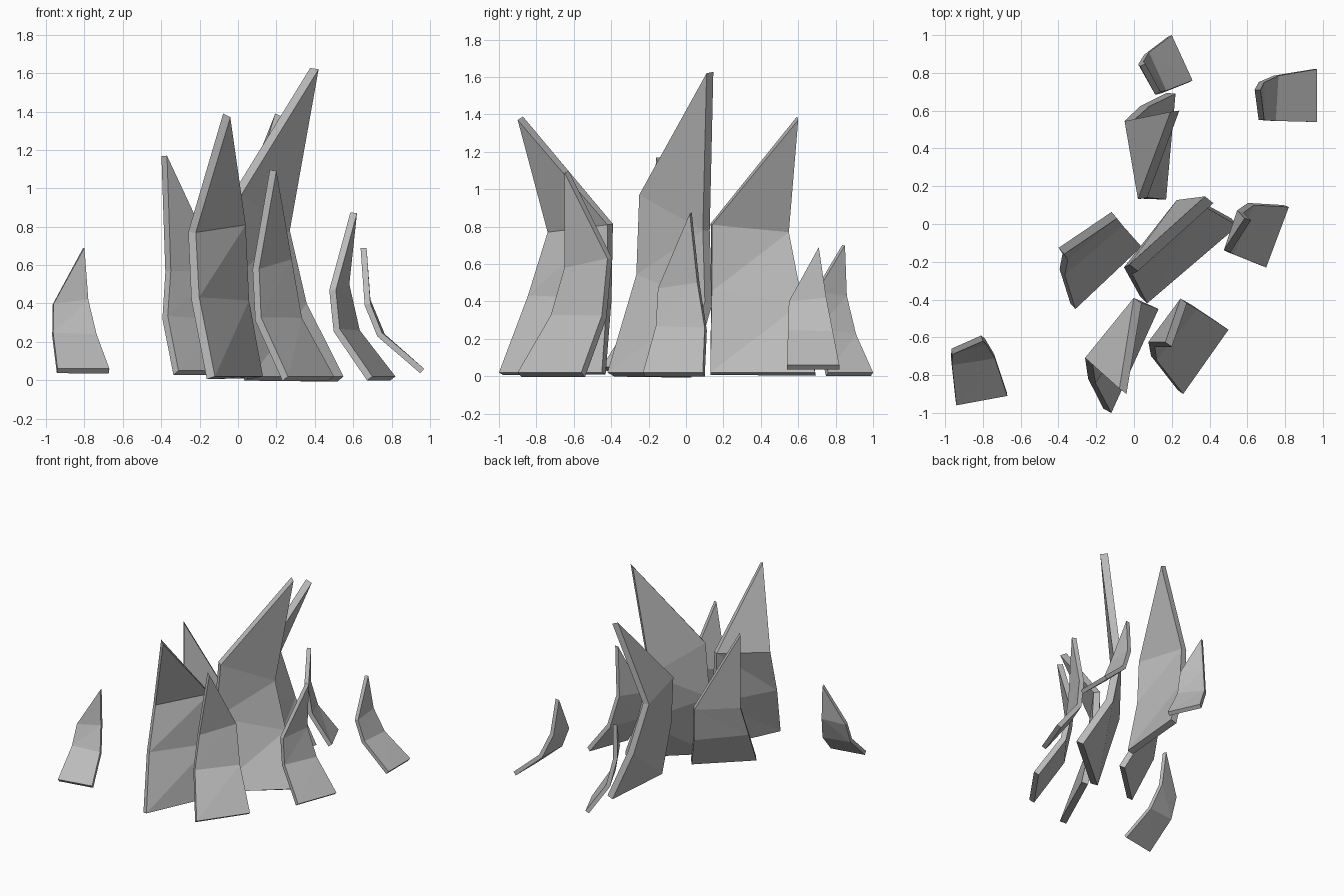
import bpy
from mathutils import Vector

default_cube = bpy.data.objects.get("Cube")
if default_cube:
    bpy.data.objects.remove(default_cube, do_unlink=True)

# One flat stone colour
stone = bpy.data.materials.new("stone_grey")
stone.use_nodes = True
grey = (0.5, 0.5, 0.5, 1.0)
stone.diffuse_color = grey
stone.node_tree.nodes["Principled BSDF"].inputs["Base Color"].default_value = grey


def make_shard(name, base_left, base_right, waist_left, waist_right, tip,
               ground=0.02, bend=0.05):
    """Bent pointed slab: the outer skin is drawn, then thickened inwards."""
    bl = Vector((*base_left, ground))
    br = Vector((*base_right, ground))
    wl, wr, top = Vector(waist_left), Vector(waist_right), Vector(tip)

    # Knees sit between base and waist, pushed in to give the flared foot
    outward = (br - bl).cross(Vector((0, 0, 1))).normalized()
    kl = bl.lerp(wl, 0.55) - outward * bend
    kr = br.lerp(wr, 0.5) - outward * bend

    points = [bl, br, kl, kr, wl, wr, top]
    faces = [(0, 1, 3), (0, 3, 2), (2, 3, 5), (2, 5, 4), (4, 5, 6)]
    mesh = bpy.data.meshes.new(name)
    mesh.from_pydata(points, [], faces)
    mesh.materials.append(stone)
    shard = bpy.data.objects.new(name, mesh)
    bpy.context.collection.objects.link(shard)

    slab = shard.modifiers.new("slab_thickness", "SOLIDIFY")
    slab.thickness = 0.012 + 0.028 * top.z
    slab.offset = -1
    return shard


# Tall shards of the central cluster
make_shard("centre_shard", (0.07, -0.42), (0.55, -0.01),
           (0.02, -0.25, 0.97), (0.27, 0.09, 0.78), (0.42, 0.11, 1.62), bend=0.08)
make_shard("front_shard", (-0.12, -1.0), (0.13, -0.45),
           (-0.22, -0.74, 0.77), (0.04, -0.42, 0.81), (-0.04, -0.9, 1.37), bend=0.03)
make_shard("back_shard", (0.17, 0.13), (0.22, 0.69),
           (0.07, 0.14, 0.81), (0.0, 0.55, 0.77), (0.24, 0.6, 1.37), bend=0.03)
make_shard("right_shard", (-0.31, -0.45), (0.04, -0.12),
           (-0.35, -0.19, 0.57), (-0.09, 0.03, 0.57), (-0.37, -0.16, 1.17), ground=0.05)
make_shard("front_left_shard", (0.26, -0.9), (0.5, -0.56),
           (0.11, -0.65, 0.58), (0.28, -0.42, 0.63), (0.2, -0.65, 1.09), bend=0.07)
make_shard("left_shard", (0.7, -0.23), (0.82, 0.09),
           (0.51, -0.15, 0.47), (0.58, 0.06, 0.5), (0.62, 0.02, 0.87), bend=0.07)

# Small outlying shards
make_shard("outer_back_shard", (0.31, 0.76), (0.2, 1.0),
           (0.14, 0.7, 0.45), (0.05, 0.86, 0.43), (0.06, 0.85, 0.7))
make_shard("outer_left_shard", (0.97, 0.54), (0.97, 0.82),
           (0.69, 0.55, 0.4), (0.69, 0.75, 0.42), (0.67, 0.71, 0.69),
           ground=0.06, bend=0.065)
make_shard("outer_right_shard", (-0.94, -0.96), (-0.67, -0.91),
           (-0.96, -0.69, 0.4), (-0.78, -0.64, 0.42), (-0.8, -0.62, 0.69),
           ground=0.06, bend=0.065)
